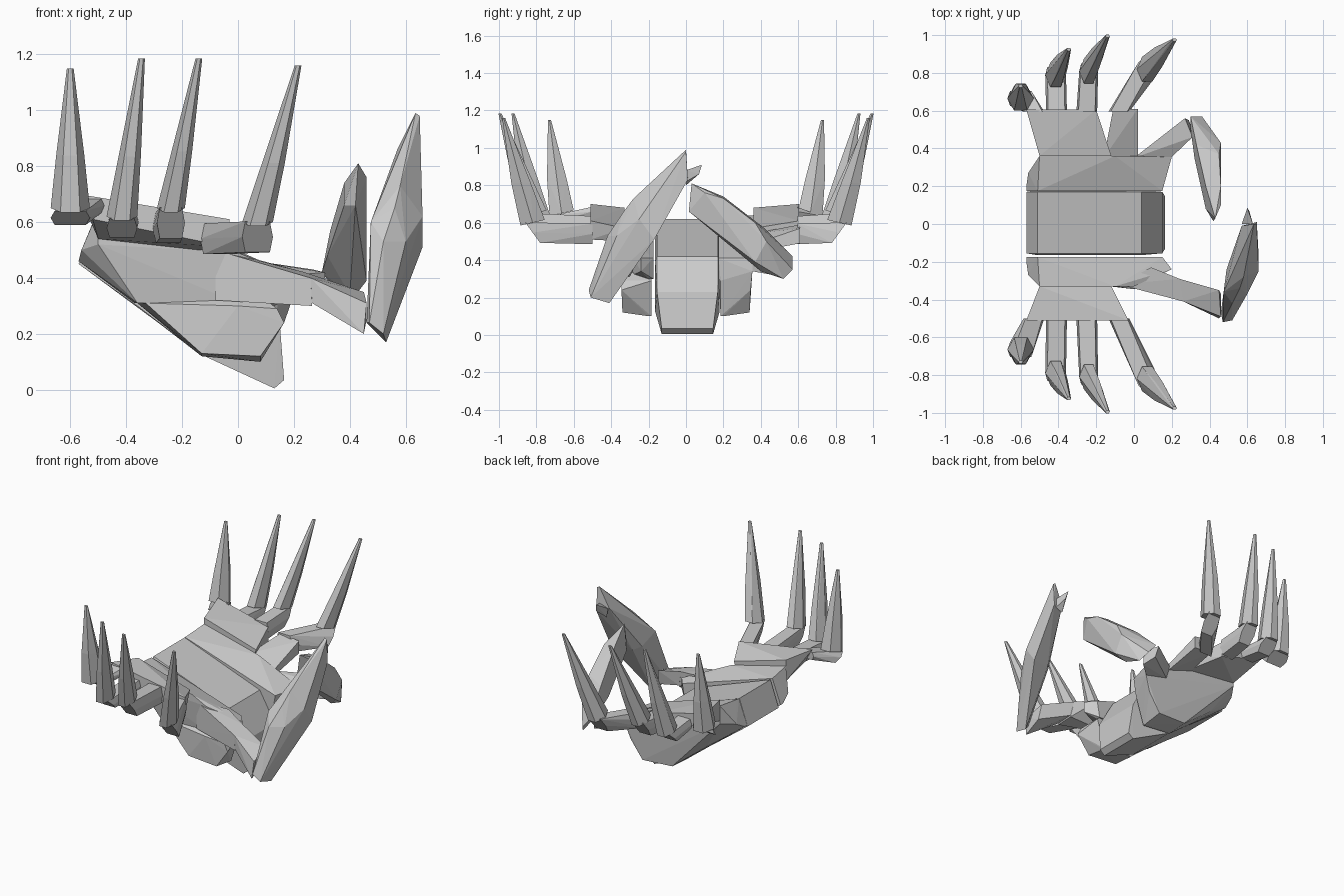
import bpy, bmesh
from mathutils import Vector


def hull(name, pts, side=1):
    """Faceted convex block; side=-1 mirrors it to the front hand."""
    bm = bmesh.new()
    for x, y, z in pts:
        bm.verts.new((x, y * side, z))
    bmesh.ops.convex_hull(bm, input=bm.verts)
    loose = [v for v in bm.verts if not v.link_faces]
    bmesh.ops.delete(bm, geom=loose, context='VERTS')
    bmesh.ops.recalc_face_normals(bm, faces=bm.faces)
    me = bpy.data.meshes.new(name)
    bm.to_mesh(me)
    bm.free()
    ob = bpy.data.objects.new(name, me)
    bpy.context.collection.objects.link(ob)
    return ob


def slab(profile, y0, y1):
    return [(x, y, z) for x, z in profile for y in (y0, y1)]


def section(c, u, v, k=0.5):
    """Six-sided ring about c with half axes u and v."""
    c, u, v = Vector(c), Vector(u), Vector(v)
    return [tuple(c + u * a + v * b) for a, b in
            ((1, 0), (k, 1), (-k, 1), (-1, 0), (-k, -1), (k, -1))]


# Central wrist block, tapered at its lower front edge
hull("central_block",
     slab([(-0.57, 0.45), (-0.51, 0.62), (0.04, 0.42), (0.15, 0.23)], -0.155, 0.17)
     + slab([(-0.51, 0.59), (0.04, 0.39), (-0.36, 0.30), (-0.13, 0.125)], -0.165, 0.18)
     + slab([(0.165, 0.035), (0.13, 0.005)], -0.13, 0.145))

# Fingers: link start (x, z), knuckle, claw tip, half width, link height
fingers = {
    "little": ((-0.53, 0.66), (-0.60, 0.665, 0.63), (-0.60, 0.73, 1.15), 0.07, 0.025),
    "ring": ((-0.41, 0.60), (-0.415, 0.79, 0.60), (-0.345, 0.925, 1.185), 0.055, 0.035),
    "middle": ((-0.25, 0.58), (-0.24, 0.81, 0.63), (-0.14, 0.995, 1.185), 0.05, 0.055),
    "index": ((-0.08, 0.54), (0.07, 0.82, 0.58), (0.215, 0.975, 1.16), 0.055, 0.055),
}

for s, hand in ((-1, "front"), (1, "rear")):
    front = s < 0
    e = 0.51 if front else 0.605      # outer edge of the finger plate
    m = 0.33 if front else 0.36       # outer edge of the palm
    corner = 0.24 if front else 0.355
    # Palm, and the cuff beneath it (one solid on the rear hand)
    palm = (slab([(-0.57, 0.46), (-0.51, 0.62), (-0.37, 0.31), (0.13, 0.30), (0.15, 0.41)], 0.175, 0.20)
            + [(-0.56, 0.27, 0.50), (-0.50, m, 0.64), (-0.50, m, 0.52), (-0.36, 0.30, 0.31),
               (-0.10, m, 0.54), (0.0, m, 0.49), (0.20, corner, 0.41), (0.20, corner, 0.34),
               (0.0, m - 0.02, 0.31)])
    cuff = (slab([(-0.36, 0.31), (-0.13, 0.12), (0.08, 0.10), (0.14, 0.29), (0.0, 0.40)], 0.185, 0.20)
            + [(-0.33, 0.30, 0.31), (-0.13, 0.33, 0.13), (0.08, 0.34, 0.12),
               (0.165, 0.345, 0.24), (0.14, 0.345, 0.29), (0.0, 0.345, 0.30)])
    if front:
        hull("front_palm", palm, s)
        hull("front_cuff", cuff, s)
    else:
        hull("rear_palm", palm + cuff, s)
    # Plate carrying the fingers
    r = -0.03 if front else -0.20
    hull(hand + "_finger_plate",
         [(-0.50, m, 0.68), (-0.50, m, 0.54), (-0.12, m, 0.57), (-0.14, m, 0.50),
          (-0.57, e, 0.70), (-0.52, e, 0.61), (r, e, 0.61), (r, e, 0.51)], s)

    for name, ((bx, bz), k, tip, w, h) in fingers.items():
        # Lower finger link
        hull(f"{hand}_{name}_link",
             section((bx, e - 0.01, bz), (0.055, 0, 0), (0, 0, h), 0.8)
             + section((k[0], k[1], k[2] - h * 0.6), (w, 0, 0), (0, 0.04, h), 0.8), s)
        # Pointed claw
        t, kv = Vector(tip), Vector(k)
        hull(f"{hand}_{name}_claw",
             section(kv + Vector((0, 0, 0.02)), (w, 0, 0), (0, 0.065, -0.015), 0.5)
             + section(kv.lerp(t, 0.4), (w * 0.72, 0, 0), (0, 0.052, 0), 0.5)
             + section(t, (0.012, 0, 0), (0, 0.008, 0)), s)

# Rear index knuckle wedge
hull("rear_index_wedge", [(-0.16, 0.35, 0.54), (-0.16, 0.35, 0.50), (0.02, 0.35, 0.48),
                          (0.02, 0.35, 0.44), (-0.11, 0.61, 0.59), (-0.11, 0.61, 0.50),
                          (0.02, 0.61, 0.57), (0.02, 0.61, 0.49)])

# Front thumb: root, link, long claw and bent point
hull("front_thumb_root", [(-0.08, -0.32, 0.50), (-0.08, -0.32, 0.32), (0.09, -0.23, 0.46),
                          (0.24, -0.29, 0.42), (0.26, -0.30, 0.31), (0.26, -0.41, 0.40),
                          (0.265, -0.41, 0.30)])
hull("front_thumb_link", [(0.24, -0.29, 0.42), (0.26, -0.30, 0.32), (0.26, -0.41, 0.40),
                          (0.265, -0.41, 0.31), (0.45, -0.35, 0.35), (0.46, -0.37, 0.25),
                          (0.46, -0.49, 0.31), (0.45, -0.50, 0.20)])
hull("front_thumb_claw", [(0.46, -0.47, 0.24), (0.47, -0.52, 0.24), (0.53, -0.41, 0.17),
                          (0.52, -0.51, 0.20), (0.475, -0.36, 0.60), (0.52, -0.42, 0.53),
                          (0.56, -0.34, 0.65), (0.58, -0.28, 0.73), (0.66, -0.17, 0.51),
                          (0.56, -0.15, 0.76), (0.66, -0.25, 0.62), (0.635, 0.0, 0.99),
                          (0.49, -0.24, 0.54), (0.60, -0.37, 0.53), (0.53, -0.20, 0.52),
                          (0.65, 0.0, 0.98), (0.65, 0.01, 0.83), (0.57, -0.01, 0.86)])
hull("front_thumb_point", [(0.57, 0.0, 0.86), (0.63, 0.0, 0.88), (0.63, 0.0, 0.82),
                           (0.58, 0.0, 0.80), (0.60, 0.085, 0.91), (0.61, 0.07, 0.86)])

# Rear thumb: link and claw
hull("rear_thumb_link", [(0.0, 0.35, 0.47), (0.03, 0.35, 0.38), (0.20, 0.355, 0.41),
                         (0.20, 0.355, 0.34), (0.27, 0.56, 0.43), (0.29, 0.55, 0.35),
                         (0.31, 0.46, 0.42), (0.32, 0.47, 0.32)])
hull("rear_thumb_claw", [(0.30, 0.57, 0.42), (0.30, 0.50, 0.42), (0.39, 0.52, 0.30),
                         (0.40, 0.40, 0.34), (0.36, 0.57, 0.35), (0.32, 0.35, 0.48),
                         (0.33, 0.42, 0.57), (0.46, 0.37, 0.39), (0.46, 0.43, 0.50),
                         (0.45, 0.37, 0.60), (0.38, 0.20, 0.74), (0.46, 0.20, 0.73),
                         (0.38, 0.08, 0.66), (0.46, 0.10, 0.76), (0.43, 0.03, 0.81),
                         (0.42, 0.015, 0.66)])
